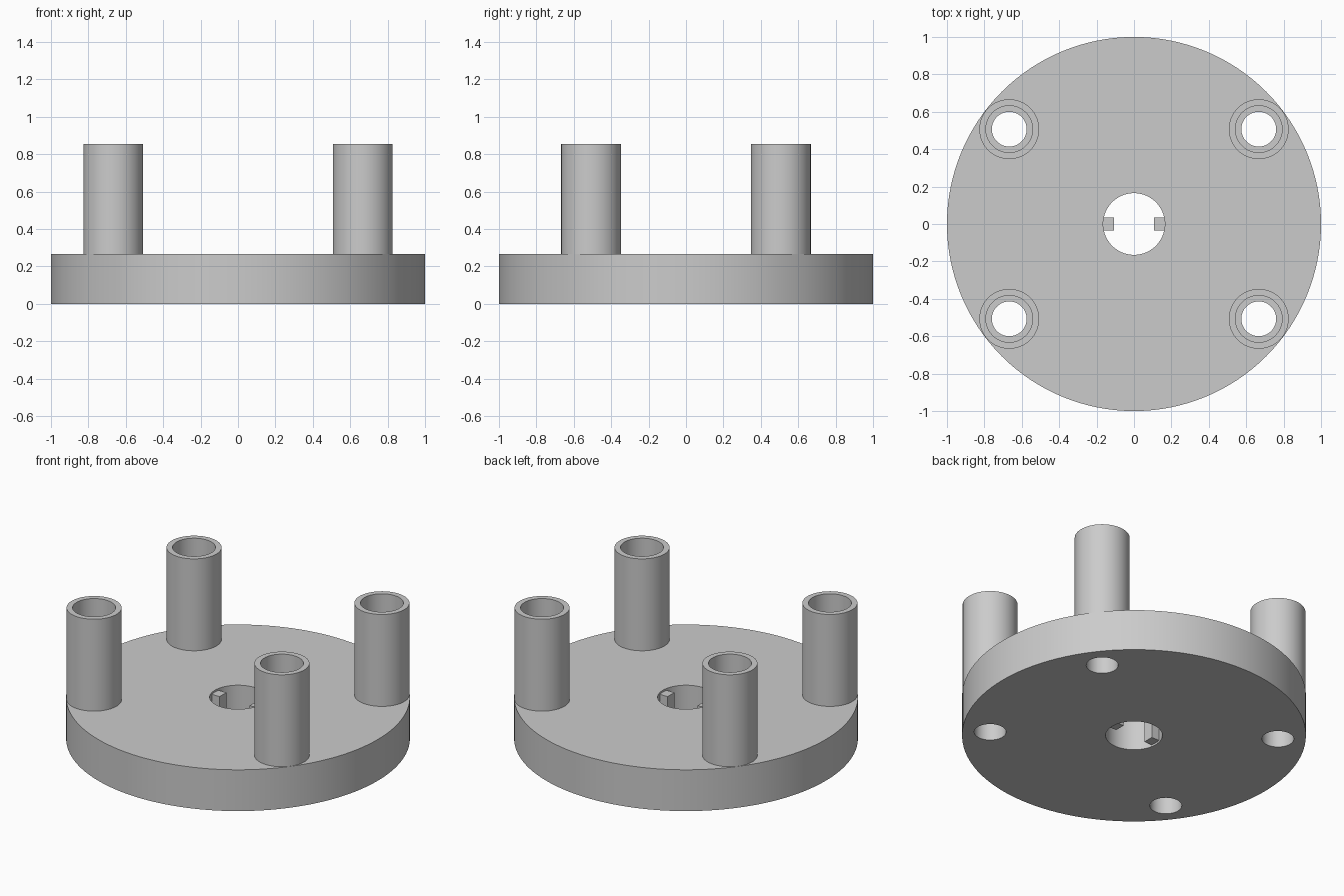
import bpy
import bmesh
import math

cube = bpy.data.objects.get("Cube")
if cube:
    bpy.data.objects.remove(cube, do_unlink=True)

PLATE_TOP = 0.265
POST_TOP = 0.855
POST_X, POST_Y = 0.667, 0.507
HUB_RADIUS = 0.165

grey = bpy.data.materials.new("light_grey")
grey.use_nodes = True
grey.diffuse_color = (0.6, 0.6, 0.6, 1)
grey.node_tree.nodes["Principled BSDF"].inputs["Base Color"].default_value = (0.6, 0.6, 0.6, 1)


def make_object(name, bm):
    mesh = bpy.data.meshes.new(name)
    bmesh.ops.recalc_face_normals(bm, faces=bm.faces)
    bm.to_mesh(mesh)
    bm.free()
    obj = bpy.data.objects.new(name, mesh)
    mesh.materials.append(grey)
    bpy.context.collection.objects.link(obj)
    return obj


def select_only(obj):
    bpy.ops.object.select_all(action="DESELECT")
    obj.select_set(True)
    bpy.context.view_layer.objects.active = obj


def smooth(obj):
    select_only(obj)
    bpy.ops.object.shade_smooth_by_angle(angle=math.radians(30))


def lathe(name, profile, x=0, y=0, steps=96):
    """Revolve a list of (radius, z) points around a vertical axis."""
    bm = bmesh.new()
    rings = []
    for i in range(steps):
        a = 2 * math.pi * i / steps
        rings.append([bm.verts.new((x + r * math.cos(a), y + r * math.sin(a), z))
                      for r, z in profile])
    n = len(profile)
    for i in range(steps):
        a, b = rings[i], rings[(i + 1) % steps]
        for j in range(n):
            k = (j + 1) % n
            bm.faces.new((a[j], b[j], b[k], a[k]))
    return make_object(name, bm)


def cylinder(name, radius, z0, z1, x=0, y=0):
    bm = bmesh.new()
    bmesh.ops.create_cone(bm, cap_ends=True, segments=64, radius1=radius,
                          radius2=radius, depth=z1 - z0)
    bmesh.ops.translate(bm, verts=bm.verts, vec=(x, y, (z0 + z1) / 2))
    return make_object(name, bm)


def box(name, low, high):
    bm = bmesh.new()
    bmesh.ops.create_cube(bm, size=1)
    for v in bm.verts:
        v.co = [lo if c < 0 else hi for c, lo, hi in zip(v.co, low, high)]
    return make_object(name, bm)


# Round base plate with a central shaft hole
plate = lathe("base_plate", [(HUB_RADIUS, 0), (1, 0), (1, PLATE_TOP), (HUB_RADIUS, PLATE_TOP)],
              steps=128)

# Four hollow posts, each over a narrower hole through the plate
for side_x, x in (("left", POST_X), ("right", -POST_X)):
    for side_y, y in (("front", -POST_Y), ("back", POST_Y)):
        label = side_y + "_" + side_x
        post = lathe(label + "_post", [(0.125, PLATE_TOP), (0.16, PLATE_TOP),
                                       (0.16, POST_TOP), (0.125, POST_TOP)], x, y, 64)
        smooth(post)
        cutter = cylinder(label + "_hole_cutter", 0.093, -0.1, PLATE_TOP + 0.1, x, y)
        select_only(plate)
        mod = plate.modifiers.new("screw_hole", "BOOLEAN")
        mod.operation = "DIFFERENCE"
        mod.solver = "EXACT"
        mod.object = cutter
        bpy.ops.object.modifier_apply(modifier=mod.name)
        bpy.data.objects.remove(cutter, do_unlink=True)
smooth(plate)

# Two small keys that project into the shaft hole
for side, s in (("left", 1), ("right", -1)):
    x0, x1 = sorted((s * 0.107, s * (HUB_RADIUS + 0.01)))
    box(side + "_key", (x0, -0.034, 0.012), (x1, 0.034, PLATE_TOP - 0.012))
